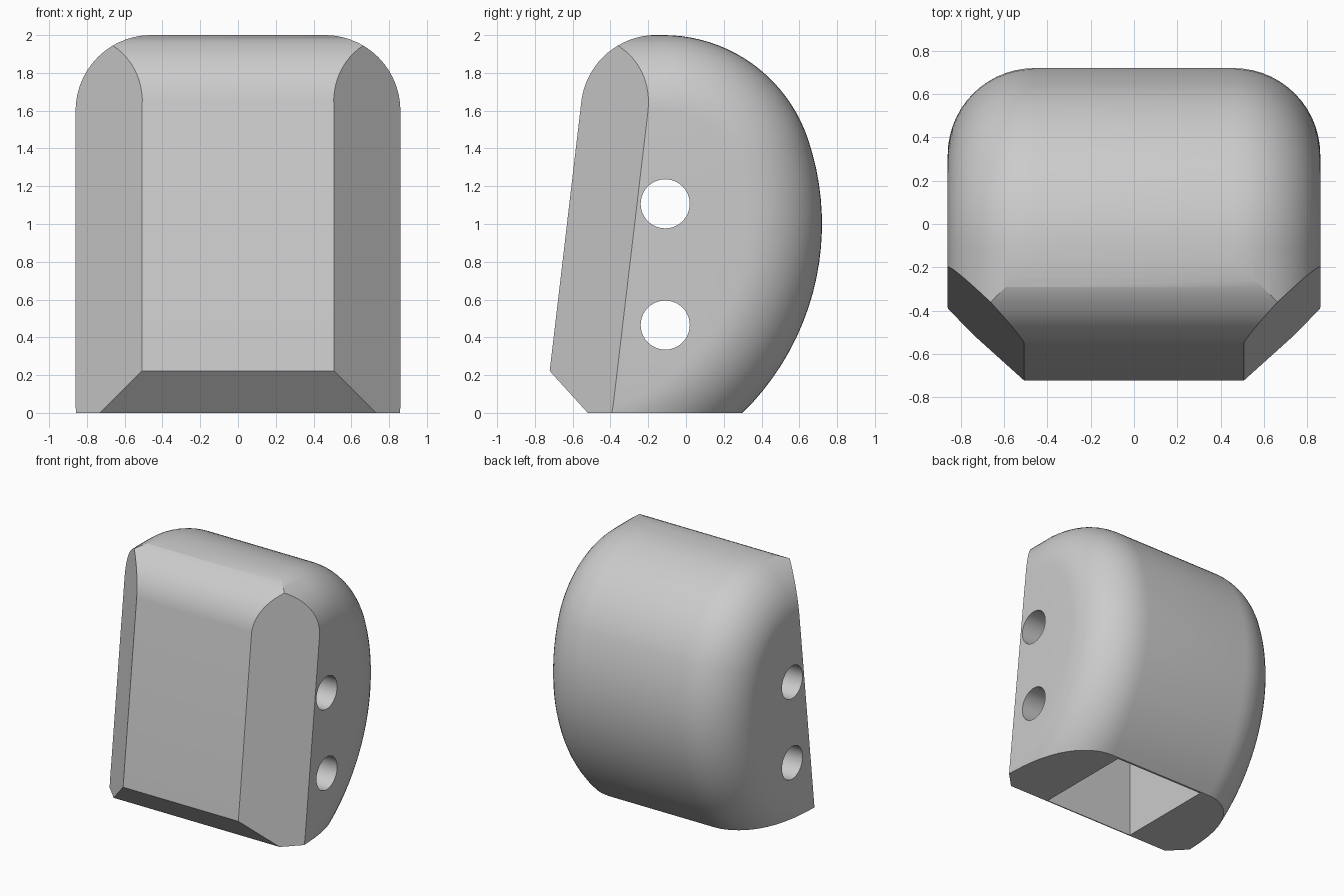
import bpy, bmesh, math
from mathutils import Vector

if "Cube" in bpy.data.objects:
    bpy.data.objects.remove(bpy.data.objects["Cube"])

grey = bpy.data.materials.new("light grey")
grey.diffuse_color = (0.6, 0.6, 0.6, 1)
grey.use_nodes = True
grey.node_tree.nodes["Principled BSDF"].inputs["Base Color"].default_value = grey.diffuse_color

HALF, R = 0.86, 0.40          # half width and side rounding


def make_object(name, bm):
    bmesh.ops.recalc_face_normals(bm, faces=bm.faces)
    mesh = bpy.data.meshes.new(name)
    bm.to_mesh(mesh)
    bm.free()
    obj = bpy.data.objects.new(name, mesh)
    bpy.context.collection.objects.link(obj)
    mesh.materials.append(grey)
    return obj


def side_slice(d):
    """Side outline (y, z) moved inward by d: flat top, tight arc, wide back arc."""
    t = math.radians(18.9)
    pts = [(-1.2, 2 - d)]
    for i in range(21):
        a = math.pi / 2 + (t - math.pi / 2) * i / 20
        pts.append((-0.12 + (0.808 - d) * math.cos(a), 1.192 + (0.808 - d) * math.sin(a)))
    for i in range(1, 33):
        a = t + (-math.pi / 2 - t) * i / 32
        pts.append((-0.68 + (1.4 - d) * math.cos(a), 1 + (1.4 - d) * math.sin(a)))
    pts.append((-1.2, 1 - (1.4 - d)))
    return pts


def cut(bm, co, no):
    """Remove everything outside a plane and close the opening."""
    res = bmesh.ops.bisect_plane(bm, geom=bm.verts[:] + bm.edges[:] + bm.faces[:], dist=1e-5,
                                 plane_co=co, plane_no=Vector(no).normalized(), clear_outer=True)
    edges = [e for e in res["geom_cut"] if isinstance(e, bmesh.types.BMEdge) and e.is_boundary]
    if len(edges) > 2:
        bmesh.ops.holes_fill(bm, edges=edges, sides=0)


# Body: outline lofted across the width with rounded sides
bm = bmesh.new()
steps = 14
sections = []
for i in range(steps + 1):
    a = math.pi / 2 * (1 - i / steps)
    sections.append((HALF - R + R * math.sin(a), R * (1 - math.cos(a))))
sections = [(-x, d) for x, d in sections] + sections[::-1]
loops = [[bm.verts.new((x, y, z)) for y, z in side_slice(d)] for x, d in sections]
n = len(loops[0])
for a, b in zip(loops, loops[1:]):
    for j in range(n):
        k = (j + 1) % n
        bm.faces.new((a[j], a[k], b[k], b[j]))
bm.faces.new(loops[0])
bm.faces.new(loops[-1])
bmesh.ops.recalc_face_normals(bm, faces=bm.faces)

# Sloping front with a rounded top edge
for i in range(17):
    a = math.radians(173.3 + (92 - 173.3) * i / 16)
    no = (0, math.cos(a), math.sin(a))
    cut(bm, (0, -0.157 + R * no[1], 1.6 + R * no[2]), no)
# Front corner chamfers, lower front bevel and flat base
for s in (-1, 1):
    cut(bm, (s * 0.51, -0.72, 0.22), (s * 0.498, -0.49, 0.058))
cut(bm, (0, -0.52, 0), (0, -0.22, -0.20))
cut(bm, (0, 0, 0), (0, 0, -1))
body = make_object("body", bm)

# Square socket open at the base
cutters = []
bm = bmesh.new()
bmesh.ops.create_cube(bm, size=1)
for v in bm.verts:
    v.co = (v.co.x * 0.78, -0.114 + v.co.y * 0.796, 1.55 if v.co.z > 0 else -0.2)
cutters.append(make_object("socket_cutter", bm))

# Two bolt holes through the sides
for z in (0.465, 1.107):
    bpy.ops.mesh.primitive_cylinder_add(vertices=40, radius=0.13, depth=3,
                                        location=(0, -0.11, z), rotation=(0, math.pi / 2, 0))
    hole = bpy.context.object
    hole.name = "bolt_hole_cutter"
    hole.data.materials.append(grey)
    cutters.append(hole)

bpy.ops.object.select_all(action='DESELECT')
bpy.context.view_layer.objects.active = body
body.select_set(True)
for c in cutters:
    mod = body.modifiers.new("cut", 'BOOLEAN')
    mod.operation, mod.solver, mod.object = 'DIFFERENCE', 'EXACT', c
    bpy.ops.object.modifier_apply(modifier=mod.name)
for c in cutters:
    bpy.data.objects.remove(c)
bpy.ops.object.shade_smooth_by_angle(angle=math.radians(25))
